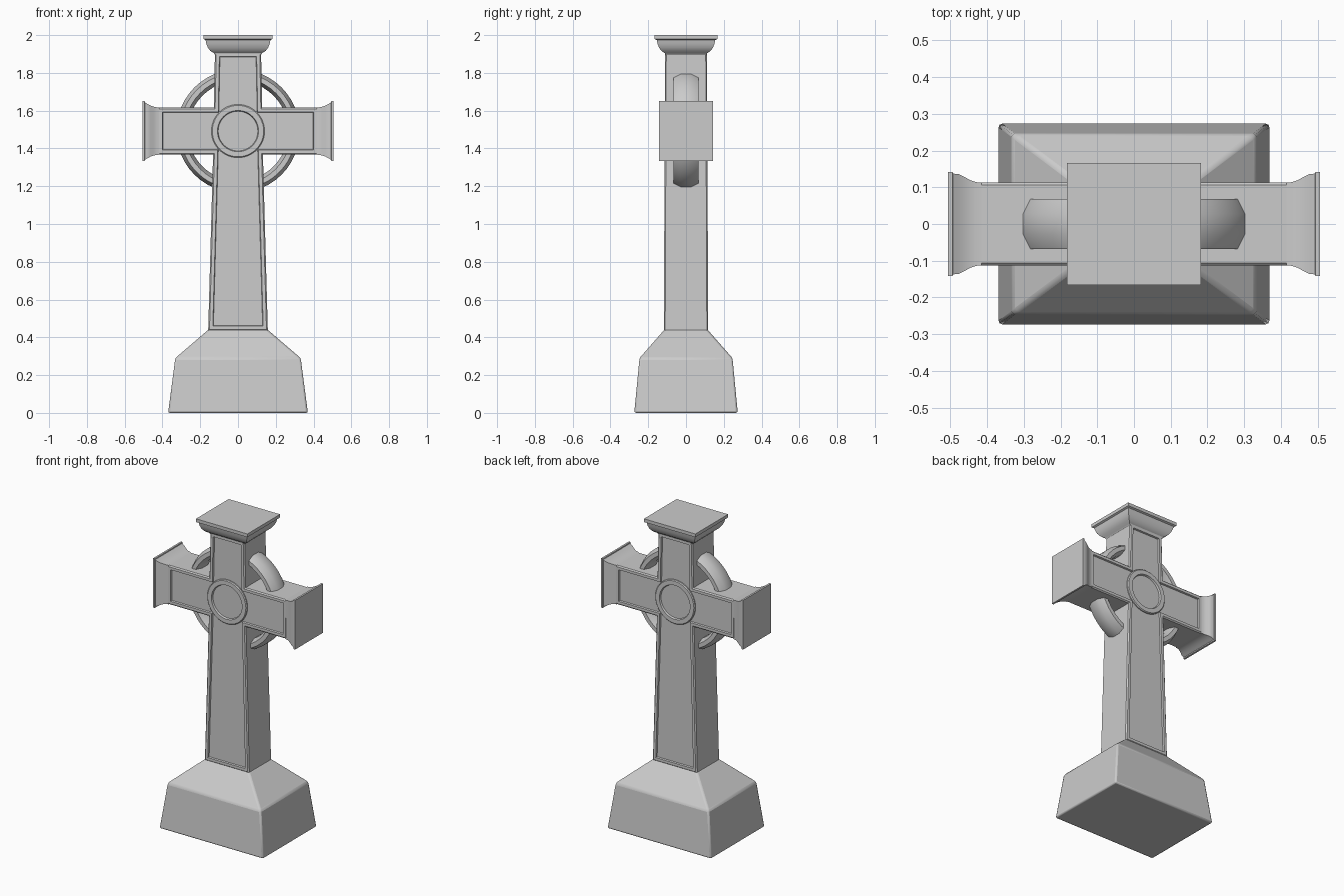
import bpy, bmesh, math
from mathutils import Vector, Matrix

if "Cube" in bpy.data.objects:
    bpy.data.objects.remove(bpy.data.objects["Cube"])

CZ = 1.492  # height of the crossing centre


def finish(bm, name, bevel=0.0, angle=30):
    bmesh.ops.recalc_face_normals(bm, faces=bm.faces)
    me = bpy.data.meshes.new(name)
    bm.to_mesh(me)
    bm.free()
    ob = bpy.data.objects.new(name, me)
    bpy.context.collection.objects.link(ob)
    if bevel:
        m = ob.modifiers.new("bevel", "BEVEL")
        m.width, m.segments = bevel, 2
        m.limit_method, m.angle_limit = "ANGLE", math.radians(25)
    bpy.ops.object.select_all(action="DESELECT")
    ob.select_set(True)
    bpy.context.view_layer.objects.active = ob
    bpy.ops.object.shade_smooth_by_angle(angle=math.radians(angle))
    return ob


def loft(name, sections, matrix=Matrix(), bevel=0.0):
    """Stack rectangles (half width, half depth, height) into a solid."""
    bm = bmesh.new()
    rings = [[bm.verts.new(matrix @ Vector((sx * a, sy * b, h)))
              for sx, sy in ((-1, -1), (1, -1), (1, 1), (-1, 1))]
             for a, b, h in sections]
    for r, s in zip(rings, rings[1:]):
        for i in range(4):
            j = (i + 1) % 4
            bm.faces.new((r[i], r[j], s[j], s[i]))
    bm.faces.new(rings[0])
    bm.faces.new(rings[-1])
    return finish(bm, name, bevel)


def lathe(name, profile, steps, closed):
    """Spin (radius, y) points around the y axis through the crossing."""
    bm = bmesh.new()
    vs = [bm.verts.new((r, y, CZ)) for r, y in profile]
    n = len(vs)
    es = [bm.edges.new((vs[i], vs[(i + 1) % n])) for i in range(n if closed else n - 1)]
    bmesh.ops.spin(bm, geom=vs + es, cent=(0, 0, CZ), axis=(0, 1, 0),
                   angle=math.tau, steps=steps, use_duplicate=False)
    bmesh.ops.remove_doubles(bm, verts=bm.verts, dist=1e-5)
    return finish(bm, name)


# plinth with sloped shoulders
loft("plinth", [(.37, .274, 0), (.332, .246, .29), (.155, .113, .442)], bevel=.01)

# cross body, with a chamfered rim and recessed panel on both faces
half = [(.158, .435), (.132, CZ - .125), (.425, CZ - .125),
        (.425, CZ + .125), (.128, CZ + .125), (.122, 1.91)]
outline = half + [(-x, z) for x, z in reversed(half)]
bm = bmesh.new()
sides = [[bm.verts.new((x, s * (.112 - .004 * z), z)) for x, z in outline] for s in (-1, 1)]
faces = [bm.faces.new(v) for v in sides]
for i in range(len(outline)):
    j = (i + 1) % len(outline)
    bm.faces.new((sides[0][i], sides[0][j], sides[1][j], sides[1][i]))
bmesh.ops.recalc_face_normals(bm, faces=bm.faces)
for f in faces:
    for width, depth in ((.007, .007), (.017, 0), (.003, -.010)):
        bmesh.ops.inset_region(bm, faces=[f], thickness=width, depth=depth,
                               use_even_offset=True, use_boundary=True)
finish(bm, "cross_body", angle=20)

# flared arm ends
flare = [(.125, .112, .415), (.126, .114, .43), (.129, .119, .445), (.135, .129, .463),
         (.143, .136, .478), (.152, .137, .492), (.158, .142, .494), (.158, .142, .506)]
for side, name in ((1, "arm_end_right"), (-1, "arm_end_left")):
    turn = Matrix.Translation((0, 0, CZ)) @ Matrix(
        ((0, 0, side, 0), (0, 1, 0, 0), (1, 0, 0, 0), (0, 0, 0, 1)))
    loft(name, flare, turn)

# moulded top cap
loft("top_cap", [(.122, .108, 1.895), (.128, .113, 1.905), (.146, .13, 1.916),
                 (.160, .143, 1.934), (.168, .151, 1.955), (.172, .155, 1.974),
                 (.183, .166, 1.979), (.183, .166, 2.0)])

# halo ring, flattened octagonal section
c = [math.radians(22.5 + 45 * i) for i in range(8)]
lathe("halo_ring", [(.296 + .033 * math.cos(a), .073 * math.sin(a)) for a in c], 48, True)

# round medallion showing on both faces
front = [(0, -.104), (.105, -.104), (.109, -.115), (.136, -.115), (.141, -.110)]
lathe("medallion", front + [(r, -y) for r, y in reversed(front)], 48, False)
